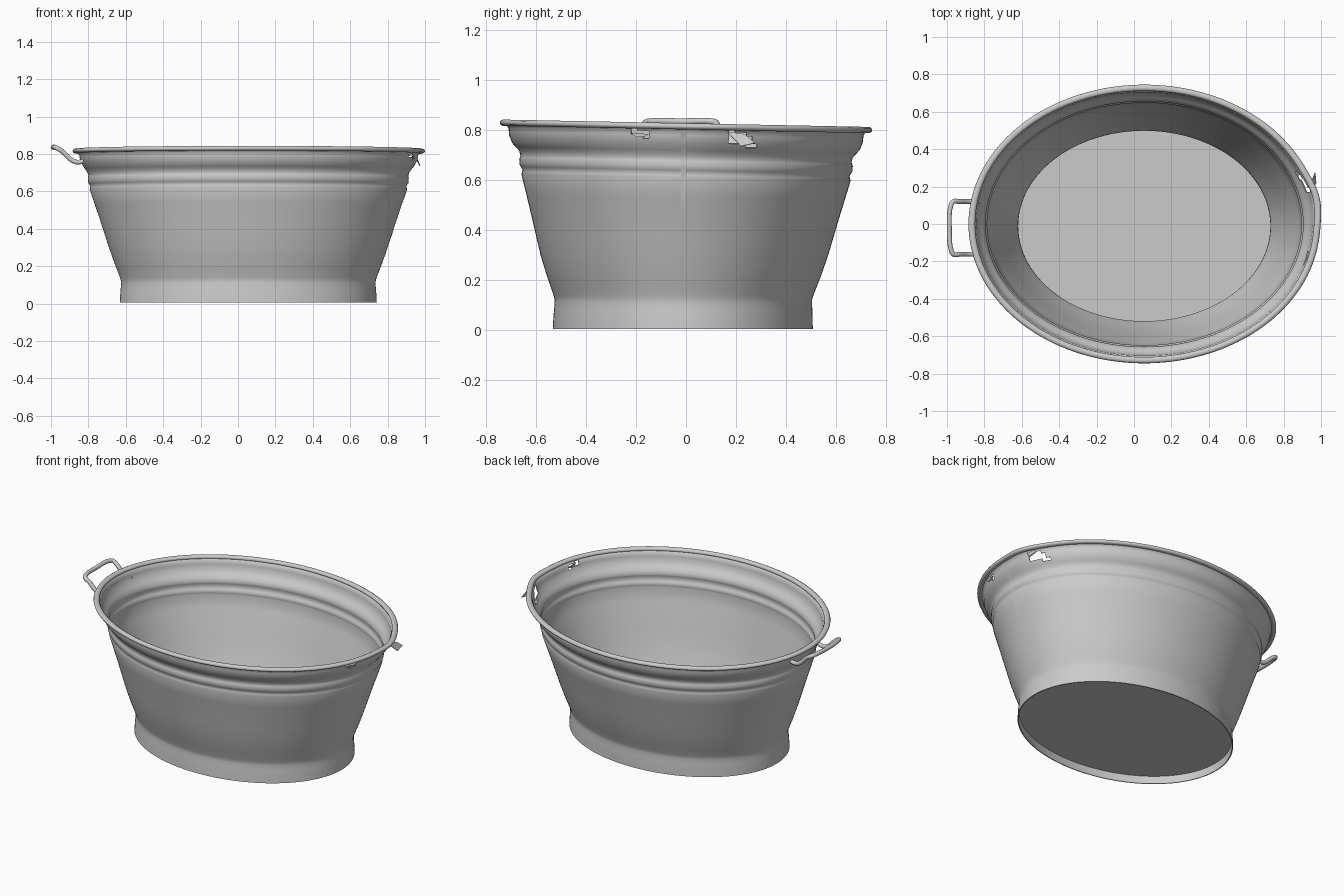
import bpy, bmesh, math
from mathutils import Vector

if "Cube" in bpy.data.objects:
    bpy.data.objects.remove(bpy.data.objects["Cube"])

CX = 0.055      # tub centre in x
N = 180         # columns around the oval

# height, half length, half width of the outer wall
WALL = [(0.005, 0.687, 0.520), (0.06, 0.684, 0.518), (0.105, 0.680, 0.515), (0.125, 0.682, 0.515),
        (0.15, 0.690, 0.523), (0.22, 0.717, 0.549), (0.30, 0.745, 0.575), (0.46, 0.797, 0.617),
        (0.61, 0.848, 0.658), (0.63, 0.846, 0.654), (0.65, 0.857, 0.666),
        (0.67, 0.858, 0.667), (0.685, 0.855, 0.662), (0.705, 0.862, 0.667),
        (0.735, 0.884, 0.695), (0.765, 0.899, 0.707), (0.795, 0.904, 0.710),
        (0.81, 0.915, 0.722)]


def oval(z, a, b, t, out=0.0):
    """Point on the oval; the upper part dips a little towards the back, the rim is dented out on the right."""
    top = min(1.0, max(0.0, (z - 0.3) / 0.3))
    cy = -0.013 * (1 - min(1, z / 0.6))
    d = (t + math.pi) % (2 * math.pi) - math.pi
    dent = 0.014 * math.exp(-((d - 0.2) / 0.16) ** 2) * max(0, (z - 0.7) / 0.11)
    y = cy + (b + out) * math.sin(t)
    return Vector((CX + (a + out + dent) * math.cos(t), y, z - 0.02 * top * y))


def make(name, bm, smooth=50, thick=0.0):
    bmesh.ops.remove_doubles(bm, verts=bm.verts, dist=1e-5)
    bmesh.ops.recalc_face_normals(bm, faces=bm.faces)
    me = bpy.data.meshes.new(name)
    bm.to_mesh(me)
    bm.free()
    ob = bpy.data.objects.new(name, me)
    bpy.context.collection.objects.link(ob)
    bpy.ops.object.select_all(action='DESELECT')
    ob.select_set(True)
    bpy.context.view_layer.objects.active = ob
    if thick:
        m = ob.modifiers.new("thickness", 'SOLIDIFY')
        m.thickness = thick
        m.offset = -1
        bpy.ops.object.modifier_apply(modifier=m.name)
    bpy.ops.object.shade_smooth_by_angle(angle=math.radians(smooth))
    return ob


def loft(bm, rows, t0=0.0, t1=2 * math.pi, cols=N, out=0.0):
    grid = [[bm.verts.new(oval(*r, t0 + (t1 - t0) * i / cols, out)) for i in range(cols + 1)]
            for r in rows]
    for lo, hi in zip(grid, grid[1:]):
        for i in range(cols):
            bm.faces.new((lo[i], lo[i + 1], hi[i + 1], hi[i]))


def refine(rows, k=2):
    res = [rows[0]]
    for p, q in zip(rows, rows[1:]):
        res += [tuple(u + (v - u) * j / k for u, v in zip(p, q)) for j in range(1, k + 1)]
    return res


# Wall and foot skirt with beads, torn open below the rim on the right side
bm = bmesh.new()
loft(bm, refine(WALL))
holes = [(0.225, 0.765, 0.05, 0.024), (-0.18, 0.787, 0.03, 0.010)]
torn = []
for f in bm.faces:
    c = f.calc_center_median()
    for y, z, ry, rz in holes:
        if c.x > 0.7 and abs(c.y - y) < ry and abs(c.z - z + 0.3 * (c.y - y)) < rz:
            torn.append(f)
bmesh.ops.delete(bm, geom=torn, context='FACES')
make("tub_wall", bm, 50, 0.006)

# Floor sheet, slightly recessed in the skirt
bm = bmesh.new()
bm.faces.new([bm.verts.new(oval(0.052, 0.682, 0.515, 2 * math.pi * i / N)) for i in range(N)])
make("tub_floor", bm)

# Rolled rim
bm = bmesh.new()
ring = [(0.816 + 0.013 * math.sin(k * math.pi / 5), 0.922 + 0.018 * math.cos(k * math.pi / 5),
         0.728 + 0.017 * math.cos(k * math.pi / 5)) for k in range(11)]
loft(bm, ring)
make("rolled_rim", bm, 60)

# Overlapped sheet seam on the right end
bm = bmesh.new()
loft(bm, WALL[4:], -0.03, 0.0, 2, 0.002)
make("wall_seam", bm)

# Bent metal shards by the holes, where the lost handle was attached
for name, pts in (
        ("torn_flap_large", [(0.945, 0.165, 0.795), (0.955, 0.235, 0.785), (0.97, 0.275, 0.75), (0.975, 0.22, 0.737)]),
        ("torn_flap_small", [(0.935, -0.22, 0.79), (0.94, -0.15, 0.785), (0.94, -0.165, 0.775), (0.935, -0.20, 0.772)])):
    bm = bmesh.new()
    bm.faces.new([bm.verts.new(p) for p in pts])
    make(name, bm, 50, 0.005)

# Wire handle on the left end
side = [(-0.825, 0.762), (-0.845, 0.757), (-0.87, 0.758), (-0.90, 0.775), (-0.935, 0.81), (-0.965, 0.83)]
path = [(x, 0.12, z) for x, z in side]
path += [(-0.977, 0.105, 0.835), (-0.987, -0.02, 0.835), (-0.976, -0.145, 0.835)]
path += [(x, -0.162, z) for x, z in reversed(side)]
cu = bpy.data.curves.new("left_handle", 'CURVE')
cu.dimensions = '3D'
cu.bevel_depth = 0.013
cu.bevel_resolution = 3
cu.use_fill_caps = True
sp = cu.splines.new('BEZIER')
sp.bezier_points.add(len(path) - 1)
for bp, p in zip(sp.bezier_points, path):
    bp.co = p
    bp.handle_left_type = bp.handle_right_type = 'AUTO'
sp.resolution_u = 4
bpy.context.collection.objects.link(bpy.data.objects.new("left_handle", cu))
